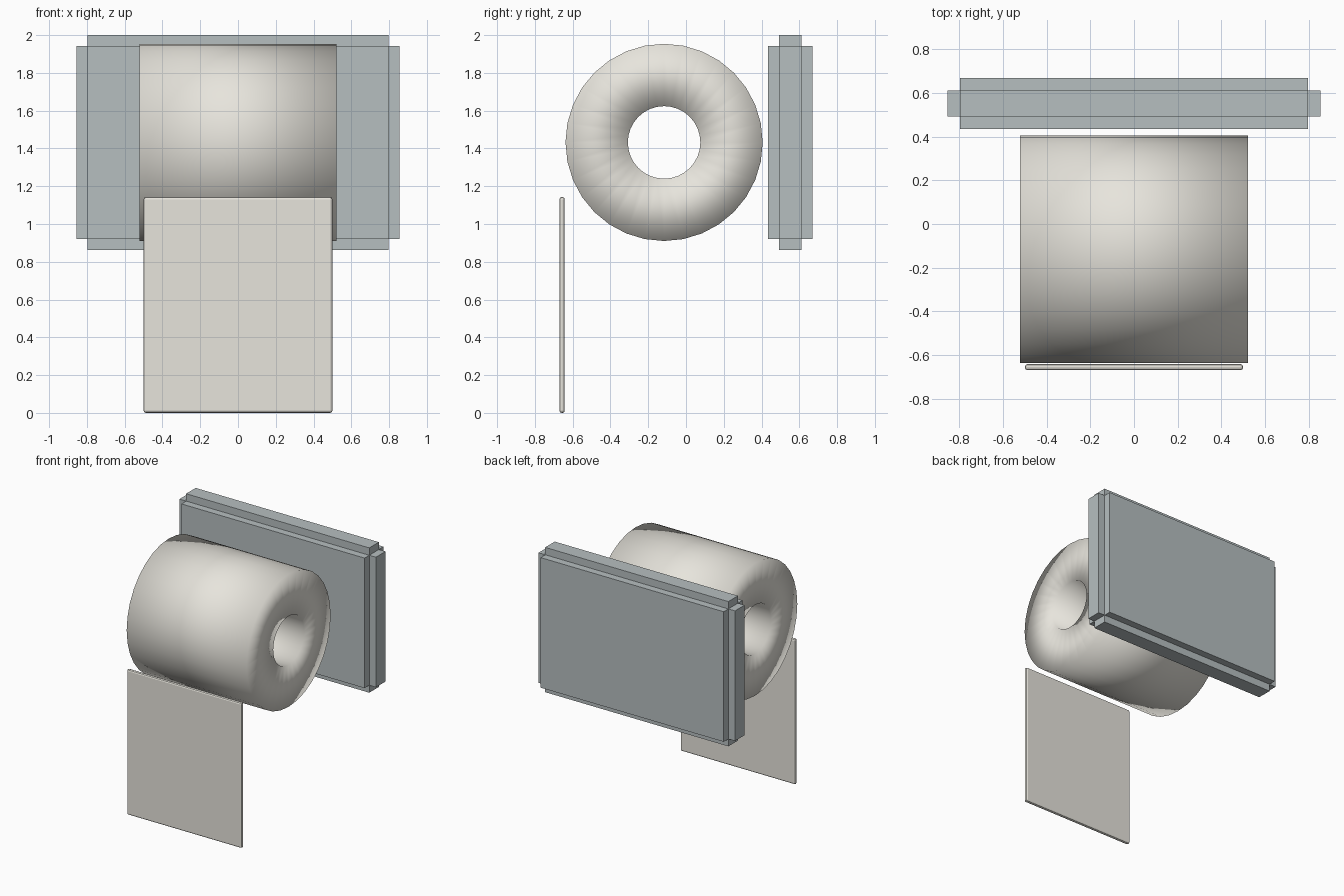
import bpy, bmesh, math
from mathutils import Vector, Matrix

if "Cube" in bpy.data.objects:
    bpy.data.objects.remove(bpy.data.objects["Cube"])


def material(name, color):
    m = bpy.data.materials.new(name)
    m.diffuse_color = color
    m.use_nodes = True
    m.node_tree.nodes["Principled BSDF"].inputs["Base Color"].default_value = m.diffuse_color
    return m


paper = material("paper", (0.80, 0.78, 0.72, 1))
metal = material("metal", (0.47, 0.52, 0.53, 1))


def make_object(name, bm, mat, smooth=False):
    bmesh.ops.recalc_face_normals(bm, faces=bm.faces[:])
    for f in bm.faces:
        f.smooth = smooth
    mesh = bpy.data.meshes.new(name)
    bm.to_mesh(mesh)
    bm.free()
    mesh.materials.append(mat)
    ob = bpy.data.objects.new(name, mesh)
    bpy.context.collection.objects.link(ob)
    return ob


def box(lo, hi):
    lo, hi = Vector(lo), Vector(hi)
    bm = bmesh.new()
    bmesh.ops.create_cube(bm, size=1, matrix=Matrix.Translation((lo + hi) / 2)
                          @ Matrix.Diagonal((*(hi - lo), 1)))
    return bm


# Paper roll: rectangular cross-section spun around the x axis
half, r_in, r_out, cy, cz = 0.522, 0.192, 0.522, -0.116, 1.432
bm = bmesh.new()
section = [(-half, r_in), (half, r_in), (half, r_out), (-half, r_out)]
verts = [bm.verts.new((x, cy, cz + r)) for x, r in section]
edges = [bm.edges.new((verts[i], verts[(i + 1) % 4])) for i in range(4)]
bmesh.ops.spin(bm, geom=verts + edges, cent=(0, cy, cz), axis=(1, 0, 0),
               angle=math.tau, steps=32, use_duplicate=False)
bmesh.ops.remove_doubles(bm, verts=bm.verts[:], dist=1e-4)
make_object("paper_roll", bm, paper, smooth=True)

# Hanging sheet with softened edges
sheet = make_object("hanging_sheet", box((-0.5, -0.67, 0), (0.5, -0.642, 1.143)), paper)
bev = sheet.modifiers.new("soft_edges", 'BEVEL')
bev.width = 0.012
bev.segments = 2

# Wall plate: slab with every face pushed out, leaving notched edges
bm = box((-0.797, 0.493, 0.92), (0.797, 0.612, 1.943))
for f in bmesh.ops.extrude_discrete_faces(bm, faces=bm.faces[:])["faces"]:
    f.normal_update()
    bmesh.ops.translate(bm, verts=f.verts[:], vec=f.normal * 0.058)
make_object("wall_plate", bm, metal)
